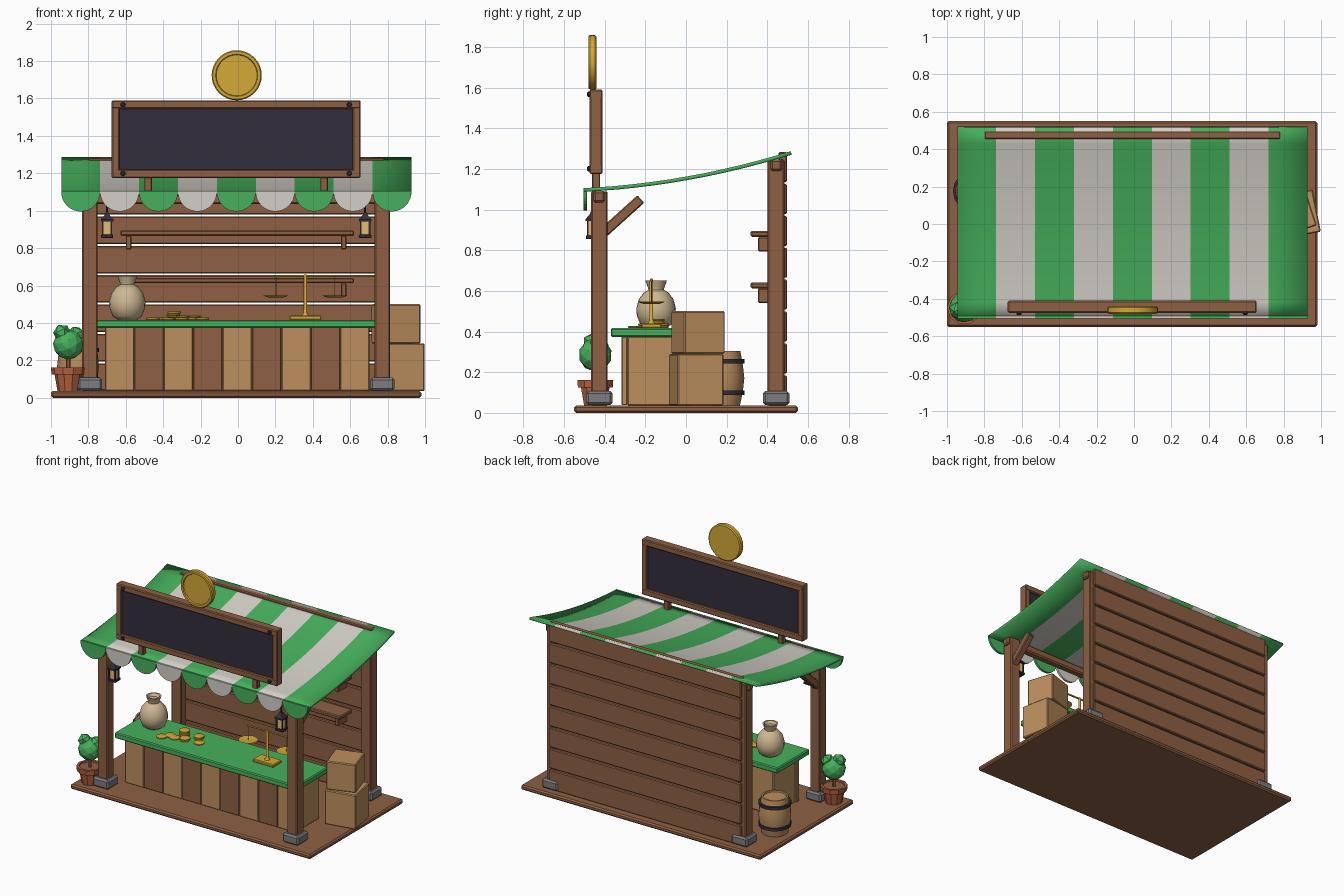
import bpy, bmesh, math
from mathutils import Vector

if "Cube" in bpy.data.objects:
    bpy.data.objects.remove(bpy.data.objects["Cube"])

CX = -0.01  # the stall is mirrored about this x


def lin(c):
    c /= 255
    return c / 12.92 if c < 0.04045 else ((c + 0.055) / 1.055) ** 2.4


def mat(name, r, g, b):
    m = bpy.data.materials.new(name)
    m.diffuse_color = (lin(r), lin(g), lin(b), 1)
    m.use_nodes = True
    m.node_tree.nodes["Principled BSDF"].inputs["Base Color"].default_value = m.diffuse_color
    return m


BROWN = mat("brown wood", 142, 96, 66)
TAN = mat("tan wood", 188, 143, 94)
GREEN = mat("green", 70, 176, 92)
WHITE = mat("off white cloth", 212, 208, 200)
GOLD = mat("gold", 212, 170, 55)
DARK = mat("dark iron", 52, 46, 60)
STONE = mat("grey stone", 125, 125, 128)
CLAY = mat("terracotta", 184, 98, 66)
SACK = mat("sackcloth", 205, 184, 146)
GLOW = mat("lantern glass", 225, 190, 110)


def finish(name, bm, mats, loc=(0, 0, 0), rot=(0, 0, 0), smooth=False):
    bmesh.ops.recalc_face_normals(bm, faces=bm.faces)
    me = bpy.data.meshes.new(name)
    bm.to_mesh(me)
    bm.free()
    for m in mats:
        me.materials.append(m)
    ob = bpy.data.objects.new(name, me)
    ob.location, ob.rotation_euler = loc, rot
    bpy.context.collection.objects.link(ob)
    if smooth:
        bpy.ops.object.select_all(action='DESELECT')
        ob.select_set(True)
        bpy.context.view_layer.objects.active = ob
        bpy.ops.object.shade_smooth_by_angle(angle=math.radians(35))
    return ob


def block(name, size, loc, m, bevel=0.006, rot=(0, 0, 0)):
    bm = bmesh.new()
    bmesh.ops.create_cube(bm, size=1)
    bmesh.ops.scale(bm, vec=size, verts=bm.verts)
    if bevel:
        bmesh.ops.bevel(bm, geom=bm.edges[:], offset=bevel, segments=1, affect='EDGES')
    return finish(name, bm, [m], loc, rot)


def box(name, x, y, z, m, bevel=0.006):
    r = (x, y, z)
    return block(name, [b - a for a, b in r], [(a + b) / 2 for a, b in r], m, bevel)


def lathe(name, prof, loc, m, seg=16, rot=(0, 0, 0), smooth=True):
    bm = bmesh.new()
    rings = [[bm.verts.new((r * math.cos(2 * math.pi * i / seg), r * math.sin(2 * math.pi * i / seg), z))
              for i in range(seg)] for r, z in prof]
    for a, b in zip(rings, rings[1:]):
        for i in range(seg):
            j = (i + 1) % seg
            bm.faces.new((a[i], a[j], b[j], b[i]))
    bm.faces.new(rings[0][::-1])
    bm.faces.new(rings[-1])
    return finish(name, bm, [m], loc, rot, smooth)


# floor, posts, stone feet, beams and braces
box("floor", (-1, 0.98), (-0.55, 0.55), (0, 0.036), BROWN, 0.01)
for s, side in ((-1, "left"), (1, "right")):
    px = CX + s * 0.782
    for y, top, end in ((-0.426, 1.09, "front"), (0.443, 1.245, "back")):
        box(f"{end}_{side}_post", (px - 0.041, px + 0.041), (y - 0.041, y + 0.041), (0.036, top), BROWN)
        block(f"{end}_{side}_foot", (0.13, 0.13, 0.07), (px, y, 0.073), STONE, 0.012)
    block(f"{side}_brace", (0.05, 0.25, 0.05), (px, -0.315, 0.968), BROWN, 0.006, (math.radians(42), 0, 0))
box("front_beam", (CX - 0.84, CX + 0.84), (-0.456, -0.398), (1.035, 1.092), BROWN, 0.01)
box("back_beam", (CX - 0.84, CX + 0.84), (0.415, 0.473), (1.19, 1.247), BROWN, 0.01)

# back wall planks
for i in range(8):
    z = 0.037 + 0.157 * i
    box(f"wall_plank_{i}", (-0.8, 0.783), (0.455, 0.497), (z, z + 0.147), BROWN, 0.006)

# shelves with brackets
for n, z in (("lower", 0.613), ("upper", 0.866)):
    box(f"{n}_shelf", (-0.63, 0.62), (0.318, 0.46), (z, z + 0.028), BROWN)
    for s in (-1, 1):
        x = CX + s * 0.575
        box(f"{n}_shelf_bracket", (x - 0.015, x + 0.015), (0.355, 0.46), (z - 0.072, z), BROWN, 0.005)

# striped awning with a sagging profile
X0, W, N, R = -0.945, 0.208, 9, 12
bm = bmesh.new()
cols = []
for i in range(N + 1):
    ys = [-0.503 + 1.018 * j / R for j in range(R + 1)]
    cols.append([bm.verts.new((X0 + W * i, y, 1.162 + 0.177 * y + 0.128 * y * y)) for y in ys])
for i in range(N):
    for j in range(R):
        f = bm.faces.new((cols[i][j], cols[i + 1][j], cols[i + 1][j + 1], cols[i][j + 1]))
        f.material_index = i % 2
awning = finish("awning", bm, [GREEN, WHITE], smooth=True)
if awning.data.polygons[0].normal.z < 0:
    awning.data.flip_normals()
sol = awning.modifiers.new("thickness", 'SOLIDIFY')
sol.thickness, sol.offset = 0.018, -1

# scalloped valance
for i in range(N):
    bm = bmesh.new()
    cx = X0 + W * (i + 0.5)
    pts = [(cx - W / 2, 1.106), (cx + W / 2, 1.106)]
    pts += [(cx + W / 2 * math.cos(a), 1.1 - W / 2 * math.sin(a))
            for a in [math.pi * k / 16 for k in range(17)]]
    f = bm.faces.new([bm.verts.new((x, -0.505, z)) for x, z in pts])
    ext = bmesh.ops.extrude_face_region(bm, geom=[f])
    bmesh.ops.translate(bm, vec=(0, 0.017, 0), verts=[v for v in ext["geom"] if isinstance(v, bmesh.types.BMVert)])
    finish(f"valance_scallop_{i}", bm, [(GREEN, WHITE)[i % 2]])

# sign board, frame, bolts and supports
box("sign_panel", (-0.64, 0.63), (-0.457, -0.428), (1.2, 1.56), DARK, 0)
for z in (1.175, 1.545):
    box("sign_frame_rail", (-0.675, 0.655), (-0.475, -0.41), (z, z + 0.045), BROWN)
for x in (-0.675, 0.613):
    box("sign_frame_stile", (x, x + 0.042), (-0.474, -0.411), (1.18, 1.585), BROWN)
for s in (-1, 1):
    x = CX + s * 0.47
    box("sign_support", (x - 0.02, x + 0.02), (-0.462, -0.422), (1.07, 1.19), BROWN, 0.004)
    for z in (1.2, 1.567):
        lathe("sign_bolt", [(0.014, 0), (0.014, 0.008), (0.009, 0.013)],
              (CX + s * 0.605, -0.473, z), DARK, 10, (math.pi / 2, 0, 0))

# large coin on top of the sign
lathe("sign_coin", [(0.126, -0.02), (0.134, -0.013), (0.134, 0.013), (0.128, 0.02), (0.113, 0.02), (0.109, 0.012)],
      (-0.007, -0.46, 1.724), GOLD, 32, (math.pi / 2, 0, 0))

# hanging lanterns
for s in (-1, 1):
    x, y = CX + s * 0.69, -0.46
    box("lantern_glass", (x - 0.021, x + 0.021), (y - 0.021, y + 0.021), (0.87, 0.948), GLOW, 0)
    box("lantern_base", (x - 0.033, x + 0.033), (y - 0.033, y + 0.033), (0.855, 0.872), DARK, 0.003)
    lathe("lantern_cap", [(0.047, 0.943), (0.047, 0.953), (0.018, 0.978), (0.012, 0.99)], (x, y, 0), DARK, 4,
          (0, 0, math.pi / 4), False)
    lathe("lantern_hook", [(0.005, 0.985), (0.005, 1.04)], (x, y, 0), DARK, 6)
    for dx in (-0.023, 0.023):
        for dy in (-0.023, 0.023):
            block("lantern_bar", (0.009, 0.009, 0.08), (x + dx, y + dy, 0.908), DARK, 0)

# counter with alternating front panels
box("counter_body", (-0.7, 0.695), (-0.29, -0.03), (0.036, 0.376), TAN)
for i in range(9):
    x = -0.711 + 0.1573 * i
    box(f"counter_panel_{i}", (x, x + 0.1555), (-0.317, -0.288), (0.038, 0.376), (TAN, BROWN)[i % 2], 0.004)
box("counter_top", (-0.76, 0.742), (-0.37, 0.008), (0.374, 0.417), GREEN, 0.007)

# money sack
lathe("sack", [(0.05, 0.417), (0.078, 0.436), (0.095, 0.48), (0.097, 0.515), (0.085, 0.56), (0.06, 0.592),
               (0.038, 0.605), (0.04, 0.615), (0.053, 0.65), (0.042, 0.65), (0.03, 0.632)],
      (-0.592, -0.147, 0), SACK, 20)

# loose and stacked coins
for x, y, n in ((-0.345, -0.14, 4), (-0.30, -0.20, 2), (-0.24, -0.12, 2), (-0.19, -0.185, 1),
                (-0.455, -0.249, 1), (-0.373, -0.212, 1), (-0.42, -0.2, 1)):
    for k in range(n):
        lathe("coin", [(0.033, 0), (0.036, 0.002), (0.036, 0.009), (0.033, 0.011)],
              (x + 0.004 * (k % 2), y, 0.417 + 0.0115 * k), GOLD, 14)

# balance scale
SX, SY = 0.36, -0.17
block("scale_base", (0.17, 0.1, 0.022), (SX, SY, 0.428), GOLD, 0.005)
lathe("scale_column", [(0.022, 0.436), (0.009, 0.455), (0.009, 0.648), (0.006, 0.66)], (SX, SY, 0), GOLD, 10)
block("scale_beam", (0.33, 0.012, 0.01), (SX, SY, 0.65), GOLD, 0.002)
for s in (-1, 1):
    x = SX + s * 0.157
    lathe("scale_pan", [(0.04, 0.536), (0.067, 0.546), (0.062, 0.547), (0.038, 0.541)], (x, SY, 0), GOLD, 16)
    lathe("scale_wire", [(0.002, 0.54), (0.002, 0.65)], (x, SY, 0), GOLD, 4)

# crates
block("lower_crate", (0.23, 0.23, 0.255), (0.864, 0.05, 0.163), TAN, 0.006, (0, 0, math.radians(11)))
block("upper_crate", (0.21, 0.21, 0.21), (0.845, 0.06, 0.395), TAN, 0.006, (0, 0, math.radians(18)))

# barrel with iron hoops
BL = (-0.855, 0.175, 0)
lathe("barrel", [(0.09, 0.036), (0.104, 0.1), (0.112, 0.17), (0.104, 0.24), (0.092, 0.305), (0.08, 0.305),
                 (0.078, 0.295)], BL, TAN, 16)
for z in (0.1, 0.255):
    lathe("barrel_hoop", [(0.1, z - 0.011), (0.113, z - 0.011), (0.113, z + 0.011), (0.1, z + 0.011)], BL, DARK, 16)

# potted shrub
lathe("pot", [(0.058, 0.036), (0.074, 0.125), (0.09, 0.125), (0.093, 0.162), (0.076, 0.162), (0.074, 0.148)],
      (-0.907, -0.446, 0), CLAY, 10, smooth=False)
lathe("pot_soil", [(0.074, 0.14), (0.074, 0.152)], (-0.907, -0.446, 0), BROWN, 10, smooth=False)
lathe("shrub_stem", [(0.012, 0.15), (0.012, 0.27)], (-0.907, -0.446, 0), BROWN, 6)
for x, y, z, r in ((-0.907, -0.446, 0.285, 0.082), (-0.94, -0.46, 0.345, 0.05), (-0.868, -0.43, 0.335, 0.05)):
    bm = bmesh.new()
    bmesh.ops.create_icosphere(bm, subdivisions=2 if r > 0.06 else 1, radius=r)
    finish("shrub_leaves", bm, [GREEN], (x, y, z), (0.3, 0.4, x * 9))
